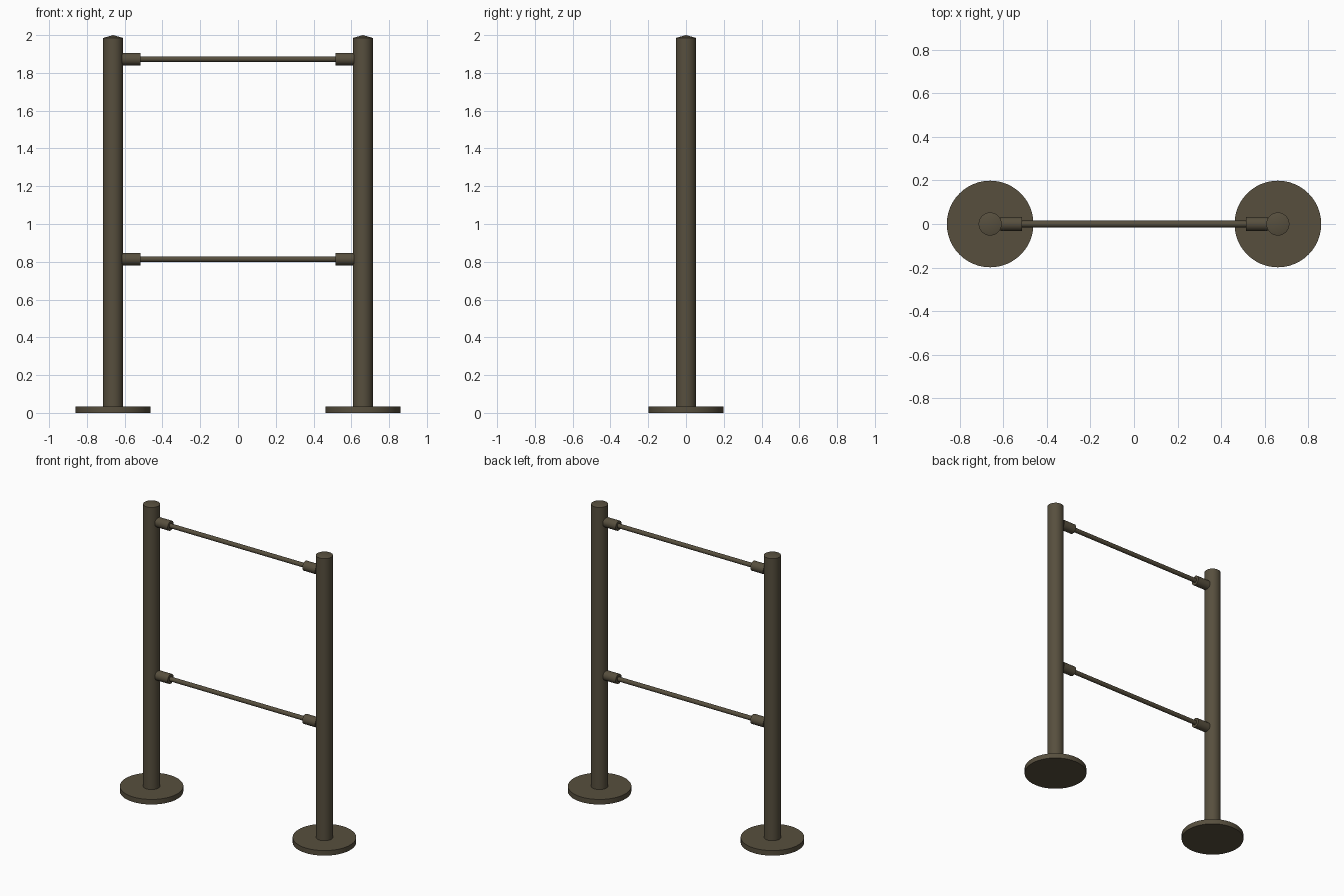
import bpy, math

if "Cube" in bpy.data.objects:
    bpy.data.objects.remove(bpy.data.objects["Cube"])

POST_X, POST_R = 0.661, 0.053
BASE_R, BASE_H = 0.199, 0.035
SOCKET_IN, SOCKET_OUT, SOCKET_R = 0.515, 0.613, 0.033
ROD_R = 0.015
RAIL_HEIGHTS = {"lower": 0.814, "upper": 1.873}

metal = bpy.data.materials.new("dark_bronze")
metal.diffuse_color = (0.095, 0.078, 0.048, 1)
metal.use_nodes = True
metal.node_tree.nodes["Principled BSDF"].inputs["Base Color"].default_value = metal.diffuse_color


def finish(name):
    ob = bpy.context.object
    ob.name = ob.data.name = name
    ob.data.materials.append(metal)
    bpy.ops.object.shade_smooth_by_angle(angle=math.radians(30))
    return ob


def upright(name, r, z0, z1, x, r_top=None):
    """Vertical cylinder, or a cone when r_top is given."""
    bpy.ops.mesh.primitive_cone_add(
        vertices=48, radius1=r, radius2=r if r_top is None else r_top,
        depth=z1 - z0, location=(x, 0, (z0 + z1) / 2))
    return finish(name)


def crosswise(name, r, x0, x1, z):
    """Cylinder lying along x."""
    bpy.ops.mesh.primitive_cylinder_add(
        vertices=32, radius=r, depth=abs(x1 - x0),
        location=((x0 + x1) / 2, 0, z), rotation=(0, math.pi / 2, 0))
    return finish(name)


for side, s in (("left", -1), ("right", 1)):
    # round foot plate, post and shallow pointed cap
    upright(f"{side}_base", BASE_R, 0, BASE_H, s * POST_X)
    upright(f"{side}_post", POST_R, BASE_H, 1.985, s * POST_X)
    upright(f"{side}_post_cap", POST_R, 1.985, 2.0, s * POST_X, r_top=0)
    # sockets that hold the rails
    for level, z in RAIL_HEIGHTS.items():
        crosswise(f"{side}_{level}_socket", SOCKET_R, s * SOCKET_IN, s * SOCKET_OUT, z)

# thin rails between the sockets
for level, z in RAIL_HEIGHTS.items():
    crosswise(f"{level}_rail", ROD_R, -SOCKET_IN - 0.01, SOCKET_IN + 0.01, z)
